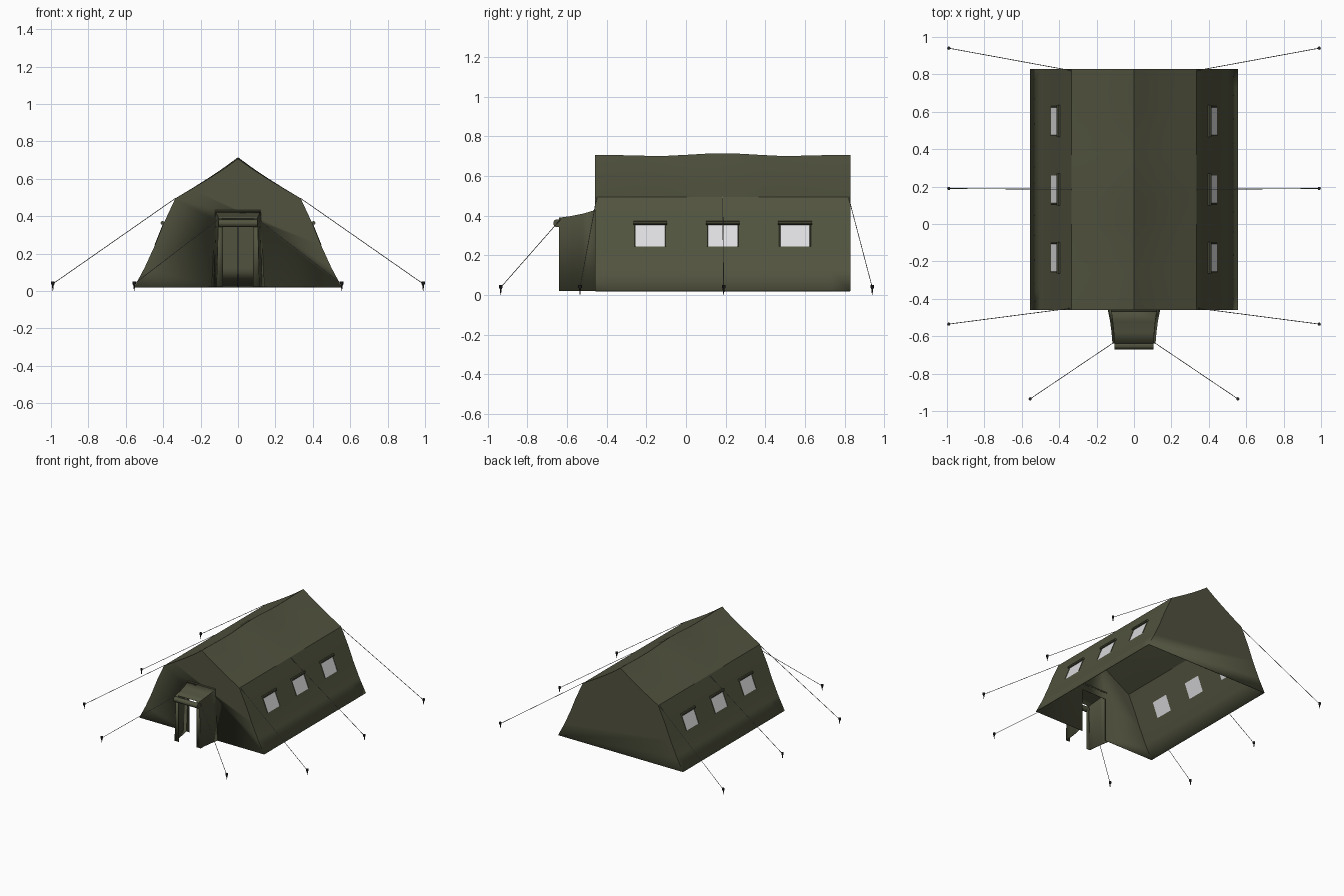
import bpy, bmesh, math
from mathutils import Vector

if "Cube" in bpy.data.objects:
    bpy.data.objects.remove(bpy.data.objects["Cube"])

def mat(name, c):
    m = bpy.data.materials.new(name)
    m.diffuse_color = (*c, 1)
    m.use_nodes = True
    m.node_tree.nodes["Principled BSDF"].inputs["Base Color"].default_value = m.diffuse_color
    return m

CANVAS = mat("olive_canvas", (0.083, 0.086, 0.049))
PANE = mat("window_pane", (0.72, 0.72, 0.74))
ROPE = mat("rope_grey", (0.22, 0.22, 0.20))
DARK = mat("dark_metal", (0.02, 0.02, 0.02))

def finish(name, bm, mats, thick=0, up_test=None):
    bmesh.ops.remove_doubles(bm, verts=bm.verts, dist=0.0005)
    bmesh.ops.recalc_face_normals(bm, faces=bm.faces)
    if up_test:  # outer skin must face upward at the top
        bm.normal_update()
        top = max(bm.faces, key=lambda f: f.normal.z ** 2 * f.calc_center_median().z)
        if top.normal.z < 0:
            bmesh.ops.reverse_faces(bm, faces=bm.faces)
    me = bpy.data.meshes.new(name)
    bm.to_mesh(me)
    bm.free()
    ob = bpy.data.objects.new(name, me)
    bpy.context.collection.objects.link(ob)
    for m in mats:
        me.materials.append(m)
    if thick:
        s = ob.modifiers.new("thickness", 'SOLIDIFY')
        s.thickness, s.offset = thick, -1
    bpy.ops.object.select_all(action='DESELECT')
    ob.select_set(True)
    bpy.context.view_layer.objects.active = ob
    bpy.ops.object.shade_smooth_by_angle(angle=math.radians(22))
    return ob

def rod(name, a, b, r1, m, r2=None, sides=8):
    a, b = Vector(a), Vector(b)
    bm = bmesh.new()
    bmesh.ops.create_cone(bm, cap_ends=True, segments=sides, radius1=r1,
                          radius2=r1 if r2 is None else r2, depth=(b - a).length)
    q = Vector((0, 0, 1)).rotation_difference(b - a)
    for v in bm.verts:
        v.co = q @ v.co + (a + b) / 2
    return finish(name, bm, [m])

def face(bm, pts):
    return bm.faces.new([bm.verts.new(p) for p in pts])

# Tent body: section profile swept along y, windows coloured by rule
Y0, Y1, YM = -0.46, 0.83, 0.185
half = [(0.555, 0.02), (0.499, 0.125), (0.444, 0.245), (0.398, 0.36),
        (0.335, 0.495), (0.25, 0.546), (0.15, 0.609), (0.07, 0.663), (0, 0.715)]
profile = [(-x, z) for x, z in half] + half[-2::-1]
windows = [-0.18, 0.185, 0.55]
HW = 0.075
ys = [Y0, -0.36, YM] + [Y1 - 0.1, Y1, 0.0, 0.37]
ys = sorted(set(ys + [w + s * HW for w in windows for s in (-1, 1)]))

def point(x, z, y):
    t = (y - YM) / (Y1 - Y0)
    k = max(0, (z - 0.495) / 0.22)
    sag = -0.006 * (1 - math.cos(4 * math.pi * t)) - 0.008 * (2 * t) ** 2
    return Vector((x, y, z + k * sag))

bm = bmesh.new()
for ya, yb in zip(ys, ys[1:]):
    for (xa, za), (xb, zb) in zip(profile, profile[1:]):
        f = face(bm, [point(xa, za, ya), point(xb, zb, ya), point(xb, zb, yb), point(xa, za, yb)])
        mid = (ya + yb) / 2
        if 0.25 < (za + zb) / 2 < 0.35 and any(abs(mid - w) < HW for w in windows):
            f.material_index = 1
# Gable ends, front one with an open doorway
DW, DH = 0.11, 0.37
face(bm, [point(x, z, Y1) for x, z in profile])
face(bm, [point(x, z, Y0) for x, z in profile]
     + [Vector(p) for p in ((DW, Y0, 0.02), (DW, Y0, DH), (-DW, Y0, DH), (-DW, Y0, 0.02))])
finish("tent_body", bm, [CANVAS, PANE], 0.004, True)

# Seam of the rear door
rod("rear_door_seam", (0, Y1 - 0.008, 0.02), (0, Y1 - 0.008, 0.40), 0.004, DARK)

# Entrance porch: sloping roof, flared sides and narrow front lips
bm = bmesh.new()
YF = -0.64
rows = [(Y0, 0.122, 0.428), (-0.52, 0.114, 0.410), (-0.58, 0.108, 0.398), (YF, 0.105, 0.390)]
feet = [0.140, 0.128, 0.120, 0.115]
for i in range(3):
    (ya, xa, za), (yb, xb, zb) = rows[i], rows[i + 1]
    face(bm, [(-xa, ya, za), (xa, ya, za), (xb, yb, zb), (-xb, yb, zb)])
    for s in (-1, 1):
        face(bm, [(s * xa, ya, za), (s * xb, yb, zb), (s * feet[i + 1], yb, 0.02), (s * feet[i], ya, 0.02)])
for s in (-1, 1):
    face(bm, [(s * 0.105, YF, 0.39), (s * 0.08, YF, 0.39), (s * 0.08, YF, 0.02), (s * 0.115, YF, 0.02)])
finish("entrance_porch", bm, [CANVAS], 0.004, True)
rod("rolled_door_flap", (-0.105, -0.65, 0.362), (0.105, -0.65, 0.362), 0.02, CANVAS, sides=16)
rod("porch_top_trim", (-0.122, Y0, 0.425), (0.122, Y0, 0.425), 0.007, CANVAS)

for s, side in ((-1, "left"), (1, "right")):
    # Rolled covers and side trims on the windows
    for w in windows:
        rod(f"window_roll_{side}", (s * 0.404, w - 0.085, 0.364), (s * 0.404, w + 0.085, 0.364), 0.010, CANVAS)
        for e in (-1, 1):
            y = w + e * (HW + 0.002)
            rod(f"window_trim_{side}", (s * 0.444, y, 0.245), (s * 0.398, y, 0.36), 0.003, CANVAS, sides=6)
    # Guy ropes with ground stakes
    guys = [((0.335, Y0 + 0.01, 0.495), (0.99, -0.535)),
            ((0.335, YM, 0.495), (0.99, 0.19)),
            ((0.335, Y1 - 0.01, 0.495), (0.99, 0.94)),
            ((0.103, -0.63, 0.385), (0.555, -0.935))]
    for (ax, ay, az), (sx, sy) in guys:
        rod(f"guy_rope_{side}", (s * ax, ay, az), (s * sx, sy, 0.038), 0.0019, ROPE, sides=6)
        rod(f"stake_{side}", (s * sx, sy, 0), (s * sx, sy, 0.036), 0.001, DARK, 0.006)
        rod(f"stake_head_{side}", (s * sx, sy, 0.034), (s * sx, sy, 0.05), 0.009, DARK)
